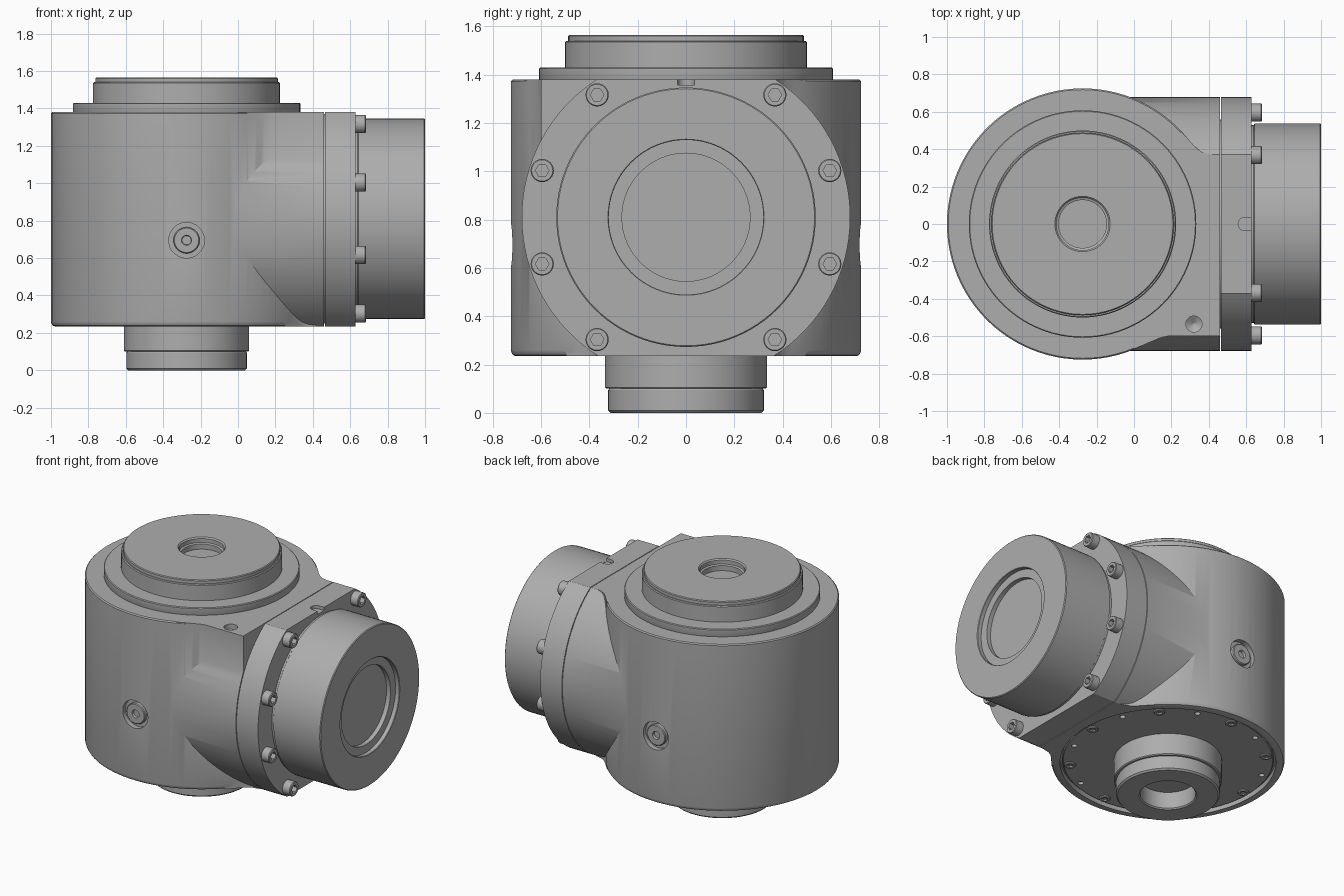
import bpy, bmesh
from math import sin, cos, pi, radians, asin
from mathutils import Vector

if "Cube" in bpy.data.objects:
    bpy.data.objects.remove(bpy.data.objects["Cube"], do_unlink=True)

metal = bpy.data.materials.new("grey_metal")
metal.use_nodes = True
GREY = (0.42, 0.42, 0.42, 1)
metal.diffuse_color = GREY
metal.node_tree.nodes["Principled BSDF"].inputs["Base Color"].default_value = GREY

CX = -0.275          # vertical axis
CZ = 0.81            # height of the horizontal axis
BOTTOM, TOP = 0.235, 1.38
SIDE_R = 0.68
parts = []


def finish(name, bm):
    bmesh.ops.recalc_face_normals(bm, faces=bm.faces)
    mesh = bpy.data.meshes.new(name)
    bm.to_mesh(mesh)
    bm.free()
    mesh.materials.append(metal)
    ob = bpy.data.objects.new(name, mesh)
    bpy.context.collection.objects.link(ob)
    parts.append(ob)
    return ob


def lathe(name, profile, loc=(0, 0, 0), axis=(0, 0, 1), n=96):
    """Spin (radius, height) points; a third entry makes that ring hexagonal."""
    bm = bmesh.new()
    rot = Vector(axis).to_track_quat('Z', 'Y')
    rings = []
    for r, h, *hexa in profile:
        ring = []
        for i in range(n):
            a = 2 * pi * i / n
            k = cos(pi / 6) / cos(a % (pi / 3) - pi / 6) if hexa else 1
            ring.append(bm.verts.new(rot @ Vector((r * k * cos(a), r * k * sin(a), h)) + Vector(loc)))
        rings.append(ring)
    for a, b in zip(rings, rings[1:]):
        for i in range(n):
            j = (i + 1) % n
            bm.faces.new((a[i], a[j], b[j], b[i]))
    bm.faces.new(rings[0])
    bm.faces.new(rings[-1])
    return finish(name, bm)


def prism(name, points, offset):
    bm = bmesh.new()
    base = [bm.verts.new(p) for p in points]
    face = bm.faces.new(base)
    new = bmesh.ops.extrude_face_region(bm, geom=[face])["geom"]
    bmesh.ops.translate(bm, vec=offset, verts=[v for v in new if isinstance(v, bmesh.types.BMVert)])
    return finish(name, bm)


def combine(ob, other, operation):
    mod = ob.modifiers.new("combine", 'BOOLEAN')
    mod.operation, mod.object, mod.solver = operation, other, 'EXACT'
    graph = bpy.context.evaluated_depsgraph_get()
    mesh = bpy.data.meshes.new_from_object(ob.evaluated_get(graph))
    ob.modifiers.clear()
    ob.data = mesh
    parts.remove(other)
    bpy.data.objects.remove(other, do_unlink=True)


def side_body(name, x0, x1):
    """Horizontal cylinder cut flat at top and bottom."""
    lo, hi = asin((BOTTOM - CZ) / SIDE_R), asin((TOP - CZ) / SIDE_R)
    arc = [lo + (hi - lo) * i / 32 for i in range(33)]
    right = [(x0, SIDE_R * cos(a), CZ + SIDE_R * sin(a)) for a in arc]
    left = [(x, -y, z) for x, y, z in reversed(right)]
    return prism(name, right + left, (x1 - x0, 0, 0))


# Housing: upright drum joined to the side body, neck fillets and corner block
housing = lathe("housing", [(0.705, BOTTOM), (0.716, 0.239), (0.722, 0.248), (0.725, 0.26),
                            (0.725, 1.373), (0.718, TOP)], (CX, 0, 0))
combine(housing, side_body("side_body", -0.2, 0.46), 'UNION')
half = [(0.25, 0.497), (0.32, 0.42), (0.345, 0.396), (0.375, 0.379), (0.42, 0.37)]
outline = [(x, y, BOTTOM) for x, y in half] + [(x, -y, BOTTOM) for x, y in reversed(half)]
combine(housing, prism("neck", outline, (0, 0, TOP - BOTTOM)), 'UNION')
block = [(-0.1, 0), (0.0, -0.668), (0.1, -0.626), (0.14, -0.609), (0.18, -0.6), (0.46, -0.6), (0.46, 0)]
combine(housing, prism("corner_block", [(x, y, CZ) for x, y in block], (0, 0, TOP - CZ)), 'UNION')

# Recesses in the housing: bottom cover seat, side ports, blind hole on top
combine(housing, lathe("cover_seat", [(0.67, 0.1), (0.67, 0.27)], (CX, 0, 0)), 'DIFFERENCE')
for s in (-1, 1):
    combine(housing, lathe("port_cut", [(0.095, 0.69), (0.095, 0.8)],
                           (CX, 0, 0.695), (0, s, 0), 48), 'DIFFERENCE')
combine(housing, lathe("blind_cut", [(0.005, 1.32), (0.043, 1.345), (0.043, 1.5)],
                       (0.32, -0.535, 0), n=32), 'DIFFERENCE')

# Port plugs, front and back
for s, label in ((-1, "front"), (1, "back")):
    lathe(label + "_port_plug", [(0.07, 0.68), (0.07, 0.712), (0.065, 0.717), (0.027, 0.717),
                                 (0.024, 0.70)], (CX, 0, 0.695), (0, s, 0), 48)

# Stepped turntable on top, with a central bore
lathe("top_turntable", [(0.6, 1.36), (0.608, 1.38), (0.608, 1.425), (0.603, 1.43), (0.5, 1.43),
                        (0.5, 1.535), (0.495, 1.54), (0.488, 1.54), (0.488, 1.56), (0.483, 1.565),
                        (0.148, 1.565), (0.14, 1.557), (0.14, 1.53), (0.128, 1.525),
                        (0.128, 1.49)], (CX, 0, 0))

# Bottom cover with pin holes and screws
cover = lathe("bottom_cover", [(0.655, 0.29), (0.655, 0.255), (0.65, 0.25)], (CX, 0, 0))
for i in range(8):
    a = radians(45 * i + 22.5)
    combine(cover, lathe("pin_cut", [(0.018, 0.2), (0.018, 0.275)],
                         (CX + 0.61 * cos(a), 0.61 * sin(a), 0), n=16), 'DIFFERENCE')
for i in range(8):
    a = radians(45 * i)
    lathe(f"cover_screw_{i + 1}", [(0.036, 0), (0.036, 0.025), (0.032, 0.03), (0.02, 0.03, 1),
                                   (0.02, 0.012, 1)],
          (CX + 0.61 * cos(a), 0.61 * sin(a), 0.27), (0, 0, -1), 24)

# Hollow boss under the cover
lathe("bottom_boss", [(0.335, 0.27), (0.335, 0.106), (0.33, 0.1), (0.318, 0.1), (0.322, 0.094),
                      (0.322, 0.01), (0.312, 0), (0.18, 0), (0.172, 0.008), (0.172, 0.12)], (CX, 0, 0))

# Mounting flange with an index slot
flange = side_body("side_flange", 0.465, 0.628)
combine(flange, lathe("slot_end", [(0.035, 1.358), (0.035, 1.5)], (0.592, 0, 0), n=32), 'DIFFERENCE')
slot = [(0.592, -0.035, 1.358), (0.7, -0.035, 1.358), (0.7, 0.035, 1.358), (0.592, 0.035, 1.358)]
combine(flange, prism("slot_cut", slot, (0, 0, 0.2)), 'DIFFERENCE')
side_gap = lathe("flange_gasket", [(0.56, 0.45), (0.56, 0.475)], (0, 0, CZ), (1, 0, 0))

# Output drum with a stepped recess
lathe("output_drum", [(0.53, 0.6), (0.53, 0.64), (0.537, 0.645), (0.537, 0.995), (0.532, 1.0),
                      (0.323, 1.0), (0.32, 0.997), (0.32, 0.97), (0.265, 0.97), (0.265, 0.94)],
      (0, 0, CZ), (1, 0, 0))

# Socket-head bolts around the flange, none at top and bottom
for i in range(10):
    if i in (2, 7):
        continue
    a = radians(18 + 36 * i)
    lathe(f"flange_bolt_{i + 1}", [(0.048, -0.01), (0.048, 0.052), (0.044, 0.057), (0.028, 0.057, 1),
                                   (0.028, 0.025, 1)],
          (0.628, 0.626 * cos(a), CZ + 0.626 * sin(a)), (1, 0, 0), 24)

# Smooth shading with sharp edges kept
bpy.ops.object.select_all(action='DESELECT')
for ob in parts:
    ob.select_set(True)
bpy.context.view_layer.objects.active = housing
bpy.ops.object.shade_smooth_by_angle(angle=radians(30))
